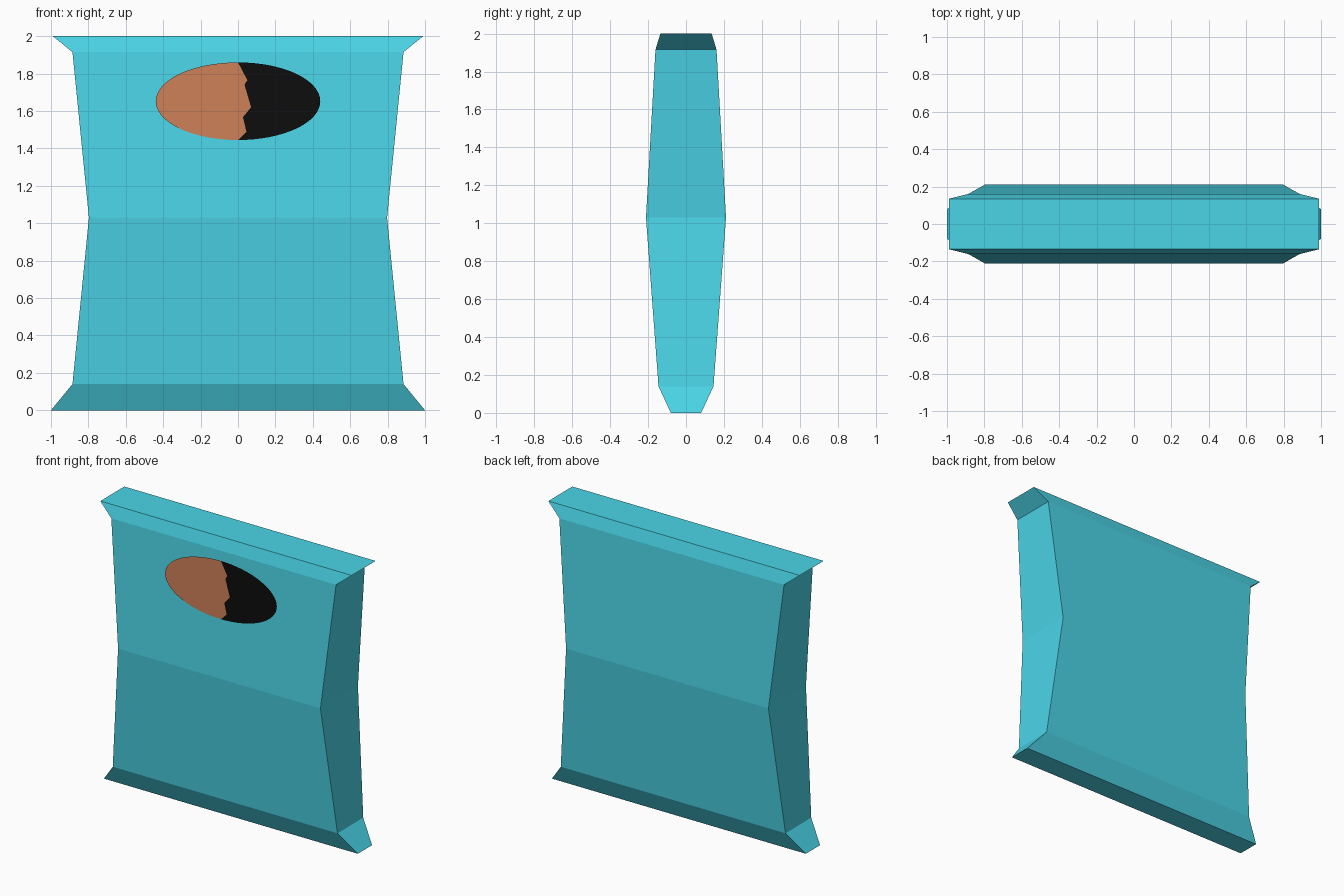
import bpy, bmesh, math

if "Cube" in bpy.data.objects:
    bpy.data.objects.remove(bpy.data.objects["Cube"])


def make_object(name, bm, color):
    mesh = bpy.data.meshes.new(name)
    bm.to_mesh(mesh)
    bm.free()
    obj = bpy.data.objects.new(name, mesh)
    bpy.context.collection.objects.link(obj)
    mat = bpy.data.materials.new(name + "_colour")
    mat.diffuse_color = (*color, 1)
    mat.use_nodes = True
    mat.node_tree.nodes["Principled BSDF"].inputs["Base Color"].default_value = mat.diffuse_color
    mesh.materials.append(mat)
    return obj


# Packet body: rectangular sections (z, half width, half depth) lofted upwards
sections = [(0, 1.0, 0.08), (0.14, 0.885, 0.145), (1.03, 0.797, 0.211),
            (1.915, 0.885, 0.161), (2.0, 0.99, 0.135)]
bm = bmesh.new()
rings = [[bm.verts.new((sx * w, sy * d, z))
          for sx, sy in ((-1, -1), (1, -1), (1, 1), (-1, 1))]
         for z, w, d in sections]
for low, high in zip(rings, rings[1:]):
    for i in range(4):
        j = (i + 1) % 4
        bm.faces.new((low[i], low[j], high[j], high[i]))
bm.faces.new(rings[0][::-1])
bm.faces.new(rings[-1])
make_object("packet_body", bm, (0.07, 0.66, 0.80))

# Oval badge: two flat halves meeting along a jagged bite line
CZ, RX, RZ, Y = 1.6525, 0.44, 0.2075, -0.192
jagged = [(0.05, 1.765), (0.0, 1.685), (0.07, 1.62), (0.0, 1.535), (0.045, 1.49)]


def badge_half(name, start, edge, color):
    steps = 32
    arc = [(RX * math.cos(start + math.pi * i / steps),
            CZ + RZ * math.sin(start + math.pi * i / steps))
           for i in range(steps + 1)]
    bm = bmesh.new()
    face = bm.faces.new([bm.verts.new((x, Y, z)) for x, z in arc + edge])
    bmesh.ops.triangulate(bm, faces=[face])
    make_object(name, bm, color)


badge_half("badge_left_half", math.pi / 2, jagged[::-1], (0.62, 0.22, 0.10))
badge_half("badge_right_half", -math.pi / 2, jagged, (0.004, 0.004, 0.004))
